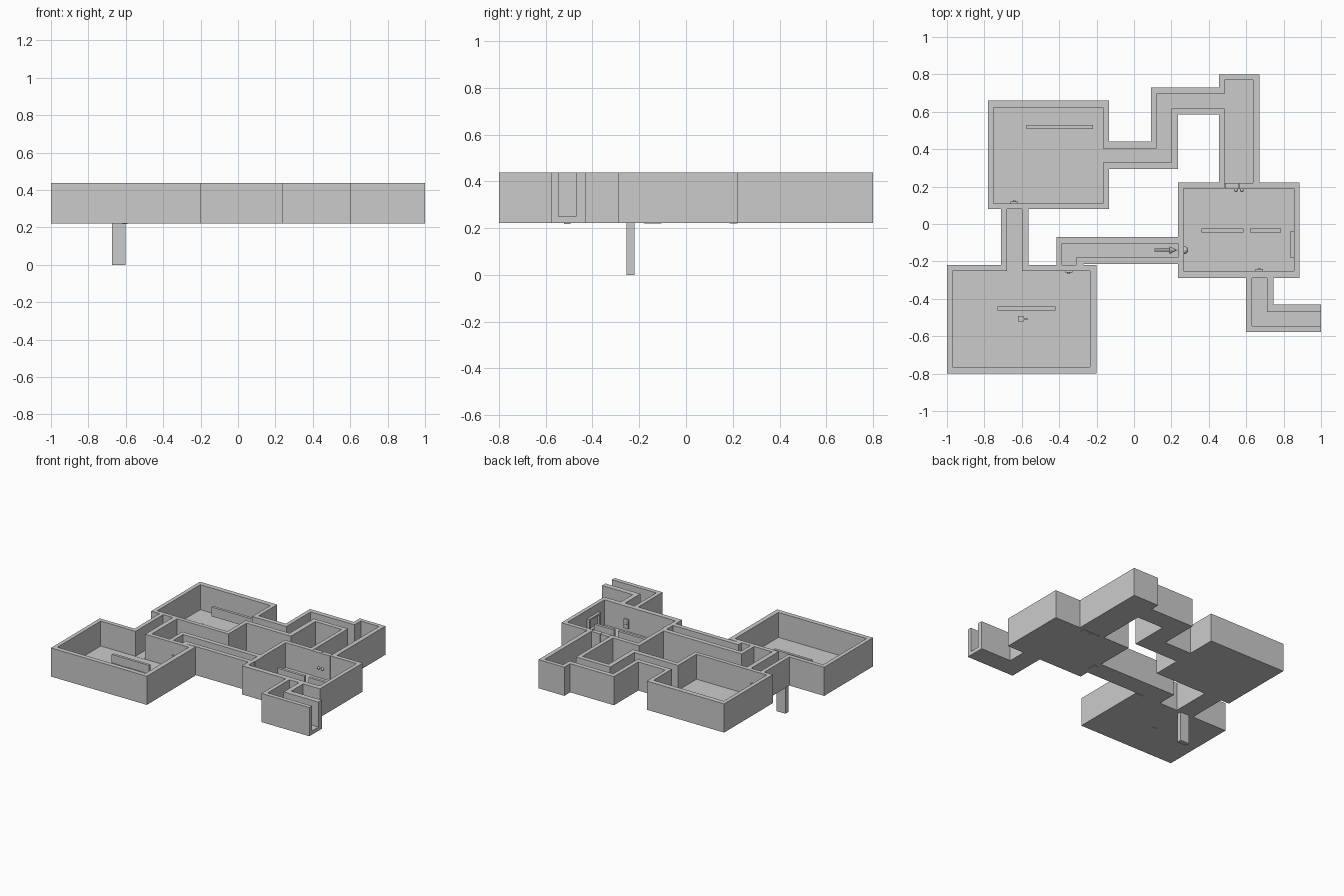
import bpy, bmesh, math
from mathutils import Matrix

if "Cube" in bpy.data.objects:
    bpy.data.objects.remove(bpy.data.objects["Cube"])

Z0, ZF, Z1 = 0.222, 0.25, 0.438   # underside, floor level, wall top

def finish(name, bm):
    bmesh.ops.recalc_face_normals(bm, faces=bm.faces)
    me = bpy.data.meshes.new(name)
    bm.to_mesh(me)
    bm.free()
    ob = bpy.data.objects.new(name, me)
    bpy.context.collection.objects.link(ob)
    return ob

def add_box(bm, x0, x1, y0, y1, z0, z1):
    m = Matrix.Translation(((x0 + x1) / 2, (y0 + y1) / 2, (z0 + z1) / 2)) @ \
        Matrix.Diagonal((x1 - x0, y1 - y0, z1 - z0, 1))
    bmesh.ops.create_cube(bm, size=1, matrix=m)

def box(name, *b):
    bm = bmesh.new()
    add_box(bm, *b)
    return finish(name, bm)

def ball(name, loc, r, scale=(1, 1, 1)):
    bm = bmesh.new()
    bmesh.ops.create_uvsphere(bm, u_segments=16, v_segments=10, radius=r,
                              matrix=Matrix.Translation(loc) @ Matrix.Diagonal((*scale, 1)))
    for f in bm.faces:
        f.smooth = True
    return finish(name, bm)

# Plan rectangles (x0, x1, y0, y1): solid footprint, then carved space
OUTER = [
    (-1, -.2, -.8, -.218), (-.78, -.135, .08, .66), (.235, .885, -.288, .222),
    (-.71, -.565, -.218, .08), (-.415, .235, -.214, -.07), (-.415, -.27, -.218, -.07),
    (-.135, .235, .295, .44), (.09, .235, .295, .73), (.09, .455, .585, .73),
    (.455, .67, .222, .8),
    (.6, .745, -.578, -.288), (.6, 1, -.578, -.43),
]
INNER = [
    (-.97, -.235, -.765, -.25), (-.75, -.165, .11, .622), (.265, .855, -.25, .19),
    (-.68, -.6, -.25, .08), (-.385, -.31, -.218, -.105), (-.385, .265, -.18, -.105),
    (-.165, .2, .33, .405), (.12, .2, .33, .695), (.12, .485, .618, .695),
    (.485, .637, .19, .77),
    (.63, .71, -.546, -.288), (.63, 1, -.546, -.47),
]

def hit(rects, x, y):
    return any(a < x < b and c < y < d for a, b, c, d in rects)

# Walls and floors: one shell swept out of the plan grid
def build_shell():
    xs = sorted({v for r in OUTER + INNER for v in r[:2]})
    ys = sorted({v for r in OUTER + INNER for v in r[2:]})
    def height(i, j):
        if not (0 <= i < len(xs) - 1 and 0 <= j < len(ys) - 1):
            return None
        x, y = (xs[i] + xs[i + 1]) / 2, (ys[j] + ys[j + 1]) / 2
        if hit(INNER, x, y):
            return ZF
        return Z1 if hit(OUTER, x, y) else None
    bm = bmesh.new()
    def quad(*pts):
        bm.faces.new([bm.verts.new(p) for p in pts])
    for i in range(len(xs) - 1):
        for j in range(len(ys) - 1):
            h = height(i, j)
            if h is None:
                continue
            x0, x1, y0, y1 = xs[i], xs[i + 1], ys[j], ys[j + 1]
            quad((x0, y0, h), (x1, y0, h), (x1, y1, h), (x0, y1, h))
            quad((x0, y1, Z0), (x1, y1, Z0), (x1, y0, Z0), (x0, y0, Z0))
            for di, dj, p, q in ((-1, 0, (x0, y1), (x0, y0)), (1, 0, (x1, y0), (x1, y1)),
                                 (0, -1, (x0, y0), (x1, y0)), (0, 1, (x1, y1), (x0, y1))):
                n = height(i + di, j + dj)
                cuts = [Z0, ZF, Z1]
                for lo, hi in zip(cuts, cuts[1:]):
                    if hi <= h and (n is None or n <= lo):
                        quad((*p, lo), (*q, lo), (*q, hi), (*p, hi))
    bmesh.ops.remove_doubles(bm, verts=bm.verts, dist=1e-5)
    bmesh.ops.dissolve_limit(bm, angle_limit=0.01, verts=bm.verts, edges=bm.edges)
    return finish("walls_and_floor", bm)

build_shell()

# Sliding slab sunk below the first passage
box("sunken_slab_door", -.675, -.602, -.255, -.22, 0, ZF + .001)

# Double door with knobs
for side, (a, b) in zip(("left", "right"), ((.487, .56), (.562, .635))):
    box(f"double_door_{side}", a, b, .187, .22, .22, Z1)
for x in (.545, .577):
    ball("door_knob", (x, .182, .325), .01)

# Single door with its round handle, and the spike aimed at it
box("single_door", .235, .268, -.18, -.105, .22, Z1)
ball("door_handle", (.27, -.14, .325), .02)
bm = bmesh.new()
for r0, r1, x0, x1 in ((.008, .008, .11, .19), (.02, 0, .19, .232)):
    m = Matrix.Translation(((x0 + x1) / 2, -.14, .325)) @ Matrix.Rotation(math.pi / 2, 4, 'Y')
    bmesh.ops.create_cone(bm, cap_ends=True, segments=16, radius1=r0, radius2=r1,
                          depth=x1 - x0, matrix=m)
finish("wall_spike", bm)

# Small wall locks: plate plus bump, facing into the room
for x, y, s in ((-.64, .11, 1), (-.35, -.25, -1), (.67, -.25, 1)):
    ya, yb = sorted((y - s * .002, y + s * .01))
    box("lock_plate", x - .02, x + .02, ya, yb, .275, .345)
    ball("lock_bump", (x, y + s * .009, .31), .01, (1, .7, 1))

# Framed panel on the east wall
bm = bmesh.new()
for b in ((-.18, -.165, .275, .375), (-.055, -.04, .275, .375),
          (-.18, -.04, .275, .288), (-.18, -.04, .362, .375)):
    add_box(bm, .835, .857, *b)
finish("wall_frame", bm)

# Trapdoor
box("trapdoor", -.675, -.602, .295, .44, ZF - .01, ZF + .003)

# Blank upright room markers
for x0, x1, y, z0, z1 in ((-.73, -.42, -.452, .268, .332), (-.575, -.22, .518, .29, .36),
                          (.36, .585, -.035, .29, .36), (.62, .785, -.035, .29, .36)):
    box("room_marker", x0, x1, y - .01, y + .01, z0, z1)

# Small lever pedestal
box("pedestal", -.62, -.59, -.522, -.493, .219, .285)
box("pedestal_lever", -.595, -.57, -.513, -.502, .268, .28)
